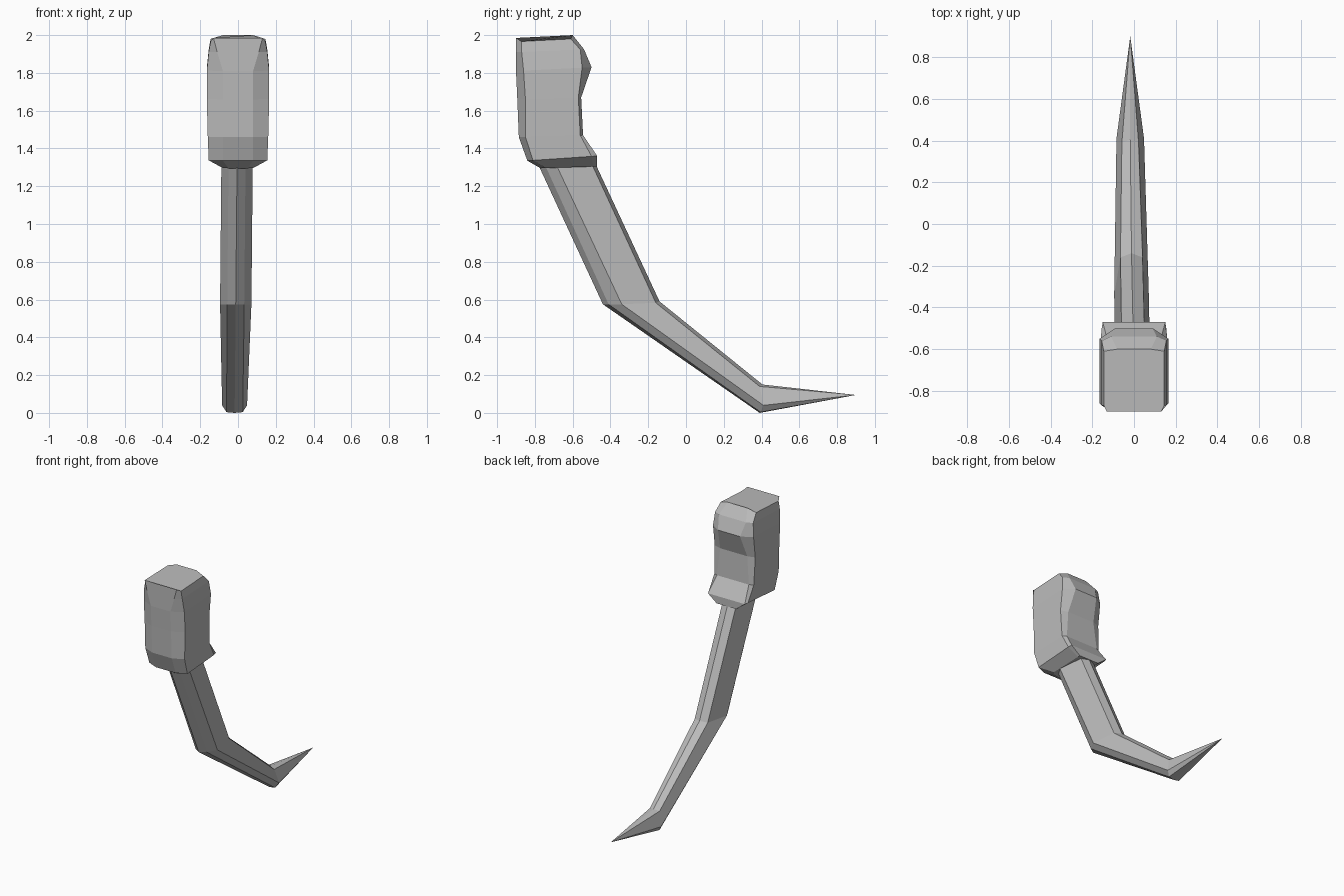
import bpy
import bmesh

cube = bpy.data.objects.get("Cube")
if cube:
    bpy.data.objects.remove(cube, do_unlink=True)

grey = bpy.data.materials.new("plain grey")
grey.use_nodes = True
colour = (0.5, 0.5, 0.5, 1)
grey.diffuse_color = colour
grey.node_tree.nodes["Principled BSDF"].inputs["Base Color"].default_value = colour


def loft(name, rings, tip=None):
    """Skin a list of equal point loops; close the far end with a cap or a tip."""
    bm = bmesh.new()
    loops = [[bm.verts.new(p) for p in ring] for ring in rings]
    count = len(loops[0])
    for a, b in zip(loops, loops[1:]):
        for i in range(count):
            j = (i + 1) % count
            bm.faces.new((a[i], a[j], b[j], b[i]))
    bm.faces.new(loops[0])
    if tip:
        point = bm.verts.new(tip)
        last = loops[-1]
        for i in range(count):
            bm.faces.new((last[i], last[(i + 1) % count], point))
    else:
        bm.faces.new(loops[-1])
    bmesh.ops.recalc_face_normals(bm, faces=bm.faces)
    mesh = bpy.data.meshes.new(name)
    bm.to_mesh(mesh)
    bm.free()
    mesh.materials.append(grey)
    obj = bpy.data.objects.new(name, mesh)
    bpy.context.collection.objects.link(obj)
    return obj


def grip_ring(xf, w, xb, yf, ysf, ysb, yb, zf, zb, drop=0):
    """Eight-sided section: front pair, side pairs, back pair."""
    def z(y):
        return zf + (zb - zf) * (y - yf) / (yb - yf)
    half = [(xf, yf, zf), (w, ysf, z(ysf) - drop),
            (w, ysb, z(ysb) - drop), (xb, yb, zb)]
    return half + [(-x, y, h) for x, y, h in reversed(half)]


# Handle, from the top down
grip = [
    (0.13, 0.145, 0.08, -0.90, -0.87, -0.61, -0.60, 1.985, 2.00, 0.02),
    (0.11, 0.155, 0.11, -0.90, -0.87, -0.56, -0.54, 1.91, 1.925),
    (0.08, 0.165, 0.09, -0.90, -0.86, -0.55, -0.50, 1.81, 1.83),
    (0.08, 0.165, 0.11, -0.893, -0.85, -0.57, -0.555, 1.66, 1.67),
    (0.08, 0.16, 0.13, -0.885, -0.85, -0.56, -0.545, 1.46, 1.47),
    (0.08, 0.155, 0.15, -0.84, -0.81, -0.50, -0.47, 1.335, 1.36),
    (0.05, 0.08, 0.08, -0.77, -0.74, -0.49, -0.47, 1.295, 1.305),
]
loft("handle", [grip_ring(*row) for row in grip])


def blade_ring(cx, widths, points):
    """Ridged section: centre front, three mirrored corners, centre back."""
    front, *sides, back = points
    right = [(cx + w, *p) for w, p in zip(widths, sides)]
    left = [(cx - w, *p) for w, p in zip(widths, sides)]
    return [(cx, *front)] + right + [(cx, *back)] + left[::-1]


# Curved blade, root to tip
blade = [
    blade_ring(-0.005, (0.045, 0.083, 0.055),
               [(-0.785, 1.32), (-0.75, 1.32), (-0.69, 1.32), (-0.50, 1.32), (-0.48, 1.32)]),
    blade_ring(-0.012, (0.045, 0.083, 0.053),
               [(-0.44, 0.575), (-0.41, 0.575), (-0.34, 0.575), (-0.16, 0.583), (-0.14, 0.59)]),
    blade_ring(-0.018, (0.043, 0.066, 0.04),
               [(0.39, 0), (0.395, 0.004), (0.41, 0.04), (0.39, 0.14), (0.405, 0.15)]),
]
loft("blade", blade, tip=(-0.018, 0.90, 0.095))
